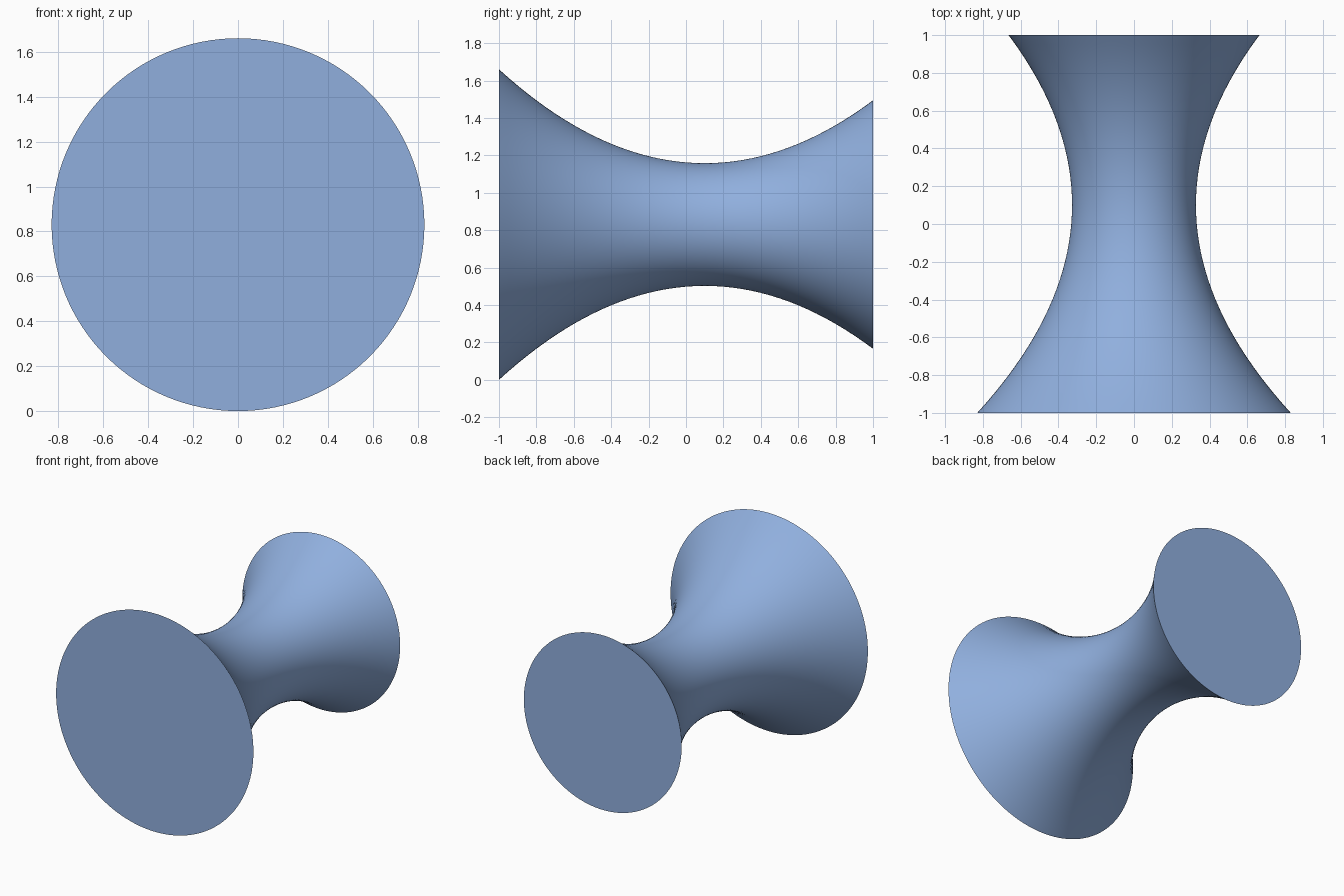
import bpy
import bmesh
import math
from mathutils import Matrix

# Remove the default cube if present
cube = bpy.data.objects.get("Cube")
if cube:
    bpy.data.objects.remove(cube, do_unlink=True)

SIDES, STEPS = 128, 40
WAIST_Y, WAIST_R, CURVE = 0.1, 0.328, 0.415
AXIS_Z = WAIST_R + CURVE * (1 + WAIST_Y) ** 2


def radius(y):
    """Parabolic flare away from the narrow waist."""
    return WAIST_R + CURVE * (y - WAIST_Y) ** 2


# Soft blue material
blue = bpy.data.materials.new("soft_blue")
blue.use_nodes = True
blue.diffuse_color = (0.28, 0.43, 0.73, 1)
blue.node_tree.nodes["Principled BSDF"].inputs["Base Color"].default_value = blue.diffuse_color

# Flared spool body: the profile revolved about the y axis
bm = bmesh.new()
profile = []
for i in range(STEPS + 1):
    y = -1 + 2 * i / STEPS
    profile.append(bm.verts.new((0, y, radius(y))))
edges = [bm.edges.new(pair) for pair in zip(profile, profile[1:])]
bmesh.ops.spin(bm, geom=profile + edges, cent=(0, 0, 0), axis=(0, 1, 0),
               angle=math.tau, steps=SIDES, use_merge=True)
bmesh.ops.remove_doubles(bm, verts=bm.verts, dist=1e-4)

# Flat end discs
rims = [e for e in bm.edges if e.is_boundary]
bmesh.ops.holes_fill(bm, edges=rims, sides=0)
bmesh.ops.recalc_face_normals(bm, faces=bm.faces)
bmesh.ops.transform(bm, matrix=Matrix.Translation((0, 0, AXIS_Z)), verts=bm.verts)

mesh = bpy.data.meshes.new("flared_spool")
bm.to_mesh(mesh)
bm.free()
mesh.materials.append(blue)
spool = bpy.data.objects.new("flared_spool", mesh)
bpy.context.collection.objects.link(spool)

# Smooth walls, crisp rims
bpy.ops.object.select_all(action="DESELECT")
spool.select_set(True)
bpy.context.view_layer.objects.active = spool
bpy.ops.object.shade_smooth_by_angle(angle=math.radians(30))
